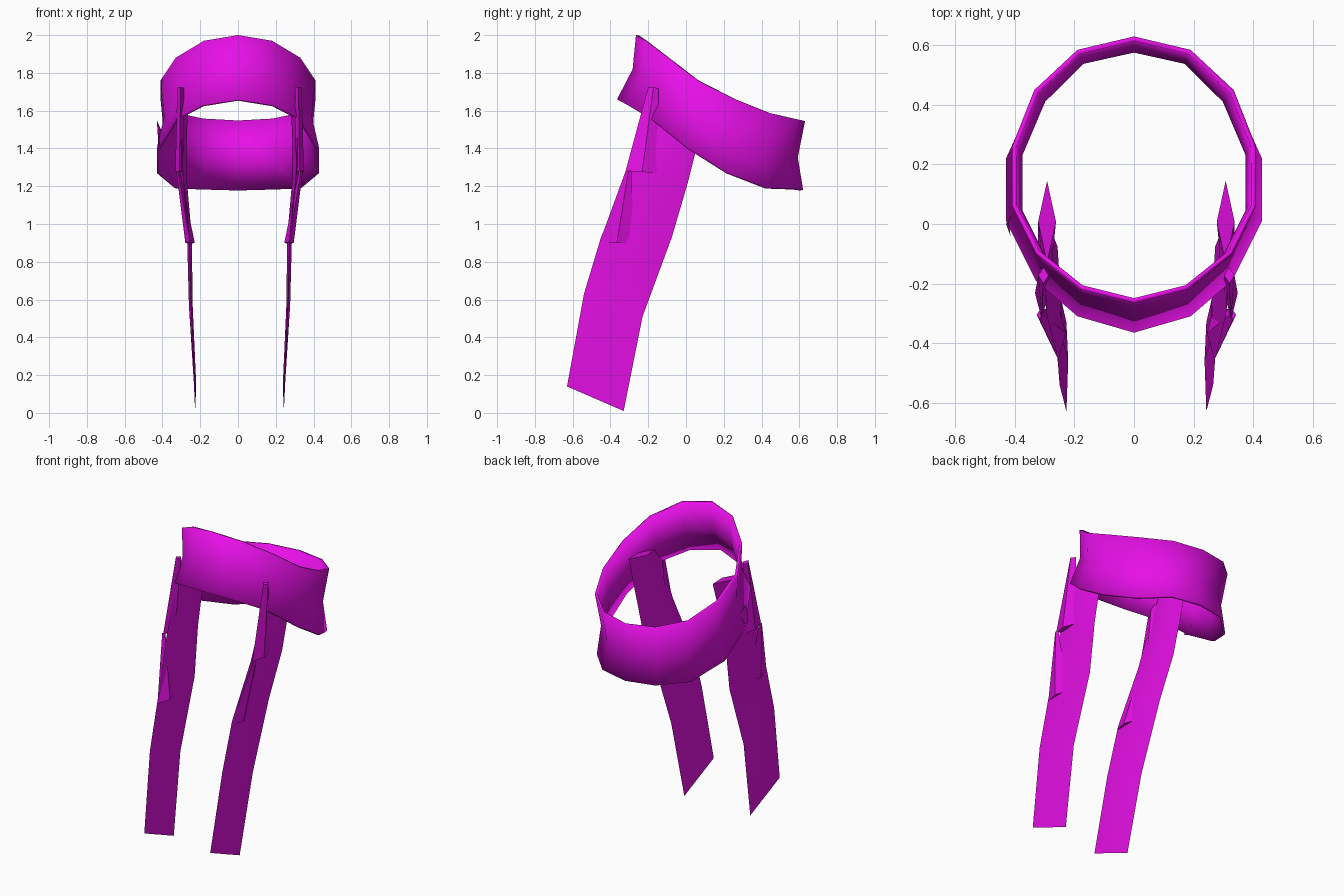
import bpy, bmesh
from mathutils import Vector

cube = bpy.data.objects.get("Cube")
if cube:
    bpy.data.objects.remove(cube, do_unlink=True)

COLOR = (0.8, 0.005, 0.8, 1.0)
cloth = bpy.data.materials.new("magenta cloth")
cloth.use_nodes = True
cloth.diffuse_color = COLOR
cloth.node_tree.nodes["Principled BSDF"].inputs["Base Color"].default_value = COLOR


def finish(name, bm, angle=0.6):
    bmesh.ops.recalc_face_normals(bm, faces=bm.faces)
    mesh = bpy.data.meshes.new(name)
    bm.to_mesh(mesh)
    bm.free()
    mesh.materials.append(cloth)
    ob = bpy.data.objects.new(name, mesh)
    bpy.context.collection.objects.link(ob)
    bpy.ops.object.select_all(action='DESELECT')
    ob.select_set(True)
    bpy.context.view_layer.objects.active = ob
    bpy.ops.object.shade_smooth_by_angle(angle=angle)
    return ob


def loft(name, rings, closed=True, caps=True):
    """Join equal-length rings of points with quads."""
    bm = bmesh.new()
    rows = [[bm.verts.new(p) for p in ring] for ring in rings]
    n = len(rows[0])
    for a, b in zip(rows, rows[1:]):
        for i in range(n if closed else n - 1):
            j = (i + 1) % n
            bm.faces.new((a[i], a[j], b[j], b[i]))
    if caps:
        # Split each diamond end along its long axis
        for r in (rows[0], rows[-1]):
            bm.faces.new((r[0], r[1], r[2]))
            bm.faces.new((r[0], r[2], r[3]))
    return finish(name, bm)


# Headband: front to back along one half of the upper and lower rims
upper = [(0, -.265, 2), (.18, -.22, 1.97), (.33, -.1, 1.88), (.41, .06, 1.76),
         (.41, .26, 1.66), (.335, .45, 1.585), (.19, .585, 1.555), (0, .63, 1.545)]
lower = [(0, -.365, 1.66), (.19, -.31, 1.63), (.33, -.19, 1.56), (.43, .01, 1.4),
         (.43, .22, 1.27), (.335, .43, 1.19), (.19, .58, 1.185), (0, .62, 1.18)]


def full_rim(half):
    return [Vector(p) for p in half] + [Vector((-x, y, z)) for x, y, z in half[-2:0:-1]]


top, bottom = full_rim(upper), full_rim(lower)
middle = []
for a, b in zip(top, bottom):
    m = (a + b) / 2
    middle.append(Vector((m.x * .93, .15 + (m.y - .15) * .93, m.z - .01)))
band = loft("headband", [bottom, middle, top], caps=False)
solid = band.modifiers.new("thickness", 'SOLIDIFY')
solid.thickness = 0.016
solid.offset = -1


def section(x, thick, front, back, mid=None):
    """Diamond cross-section of a ribbon, given its edges as (y, z)."""
    mid = mid or ((front[0] + back[0]) / 2, (front[1] + back[1]) / 2)
    return [(x, *front), (x + thick / 2, *mid), (x, *back), (x - thick / 2, *mid)]


# Hanging strap with a notched tail
strap = [
    section(.235, .012, (-.63, .14), (-.33, .01), (-.46, .145)),
    section(.258, .02, (-.54, .63), (-.23, .51)),
    section(.265, .025, (-.45, .93), (-.075, .93)),
    section(.3, .04, (-.31, 1.27), (.01, 1.22)),
    section(.305, .05, (-.24, 1.45), (.06, 1.42)),
    section(.3, .06, (-.13, 1.66), (.145, 1.7)),
]
# Folded flaps on the leading edge
upper_flap = [
    section(.318, .045, (-.32, 1.28), (-.145, 1.27)),
    section(.312, .035, (-.2, 1.725), (-.145, 1.72)),
]
lower_flap = [
    section(.262, .05, (-.457, .905), (-.275, .895)),
    section(.325, .02, (-.32, 1.28), (-.29, 1.28)),
]

for side, sign in (("left", 1), ("right", -1)):
    for part, shape in (("strap", strap), ("upper_flap", upper_flap), ("lower_flap", lower_flap)):
        rings = [[(sign * x + .008, y, z) for x, y, z in ring] for ring in shape]
        loft(side + "_" + part, rings)

# Small loose corner on the right of the headband
bm = bmesh.new()
bm.faces.new([bm.verts.new(p) for p in
              ((-.43, .0, 1.55), (-.39, .06, 1.46), (-.42, .01, 1.4), (-.415, -.04, 1.42))])
finish("band_corner", bm)
